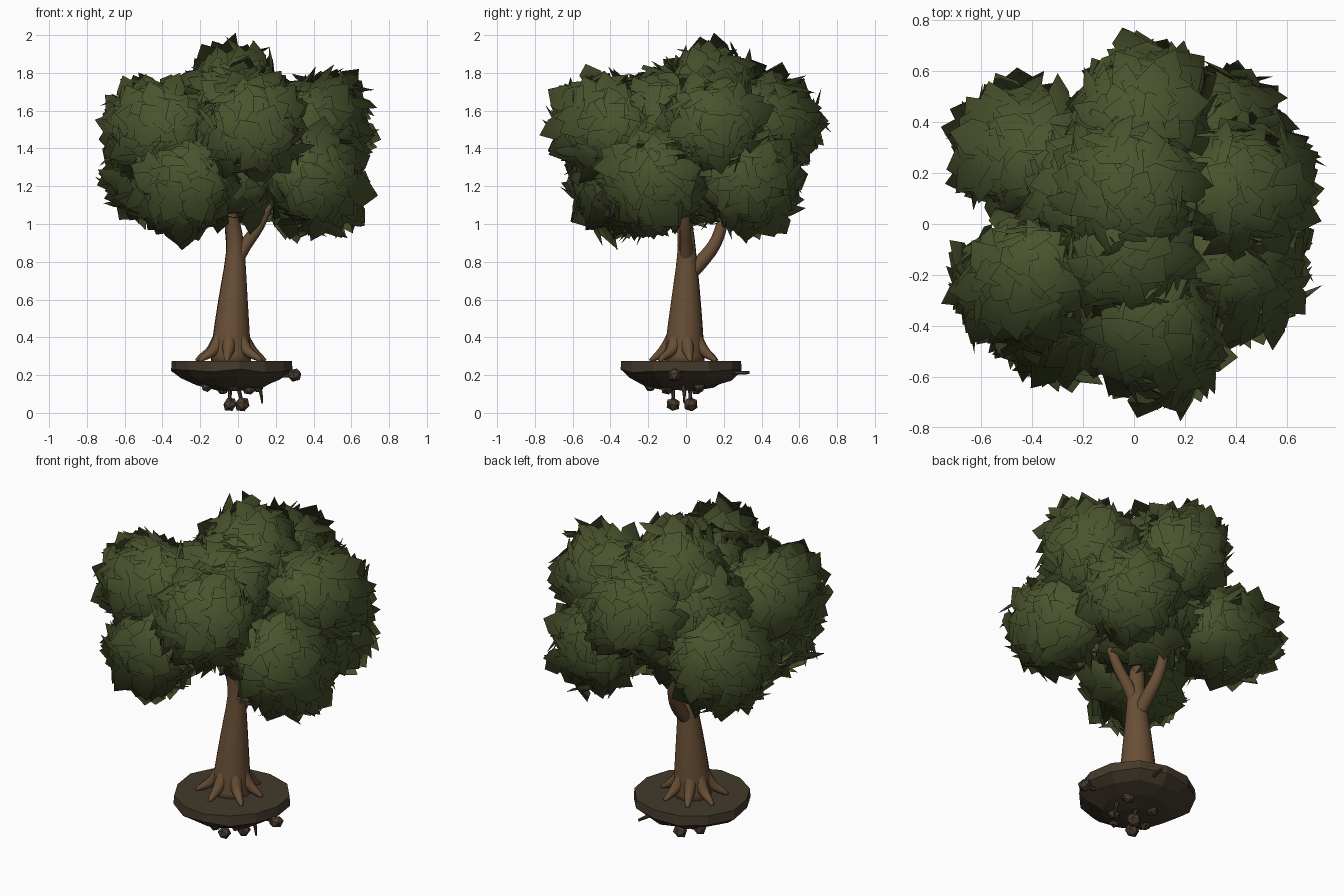
import bpy, bmesh, math, random
from mathutils import Vector, Matrix

if "Cube" in bpy.data.objects:
    bpy.data.objects.remove(bpy.data.objects["Cube"])

random.seed(7)


def material(name, rgb):
    m = bpy.data.materials.new(name)
    m.diffuse_color = (*rgb, 1)
    m.use_nodes = True
    m.node_tree.nodes["Principled BSDF"].inputs["Base Color"].default_value = m.diffuse_color
    return m


LEAF = material("leaf_green", (0.068, 0.087, 0.027))
BARK = material("bark_brown", (0.140, 0.078, 0.037))
SOIL = material("soil_brown", (0.056, 0.041, 0.024))
STONE = material("stone_brown", (0.070, 0.048, 0.031))


def finish(bm, name, mat, smooth=False):
    me = bpy.data.meshes.new(name)
    bm.to_mesh(me)
    bm.free()
    me.materials.append(mat)
    for p in me.polygons:
        p.use_smooth = smooth
    ob = bpy.data.objects.new(name, me)
    bpy.context.collection.objects.link(ob)
    return ob


def tube(bm, path, sides=10):
    """Loft rings along a path of (x, y, z, radius), smoothed by Catmull-Rom."""
    P = [Vector(p) for p in path]
    P = [2 * P[0] - P[1]] + P + [2 * P[-1] - P[-2]]
    pts = []
    for i in range(1, len(P) - 2):
        a, b, c, d = P[i - 1:i + 3]
        for k in range(3):
            t = k / 3
            pts.append(0.5 * (2 * b + (c - a) * t + (2 * a - 5 * b + 4 * c - d) * t * t
                              + (3 * b - a - 3 * c + d) * t ** 3))
    pts.append(P[-2])
    rings = []
    side = None
    for i, p in enumerate(pts):
        t = (pts[min(i + 1, len(pts) - 1)].xyz - pts[max(i - 1, 0)].xyz).normalized()
        if side is None:
            side = t.orthogonal()
        side = (side - t * side.dot(t)).normalized()
        up = t.cross(side)
        rings.append([bm.verts.new(p.xyz + p.w * (side * math.cos(j * math.tau / sides)
                                                  + up * math.sin(j * math.tau / sides)))
                      for j in range(sides)])
    for r, s in zip(rings, rings[1:]):
        for j in range(sides):
            k = (j + 1) % sides
            bm.faces.new((r[j], r[k], s[k], s[j]))
    bm.faces.new(rings[0][::-1])
    bm.faces.new(rings[-1])


# Trunk with its three limbs
bm = bmesh.new()
tube(bm, [(-.037, -.008, .26, .108), (-.035, -.006, .4, .099), (-.026, 0, .6, .078),
          (-.014, .004, .85, .05), (-.03, -.01, 1.0, .042), (-.08, -.06, 1.2, .03)], 14)
tube(bm, [(-.01, 0, .80, .035), (.04, 0, .89, .034), (.11, -.005, .99, .030),
          (.17, -.01, 1.12, .024)])
tube(bm, [(-.018, .01, .72, .036), (-.020, .08, .80, .038), (-.03, .15, .89, .034),
          (-.042, .19, 1.0, .030), (-.05, .21, 1.15, .024)])
finish(bm, "trunk", BARK, True)

# Spreading roots around the trunk foot
bm = bmesh.new()
for i in range(7):
    a = (i + .25) * math.tau / 7 + random.uniform(-.15, .15)
    end = random.uniform(.15, .18)
    tube(bm, [(-.037 + r * math.cos(a), -.008 + r * math.sin(a), z, w) for r, z, w in
              ((.05, .44, .030), (.078, .37, .036), (.115, .325, .029), (end, .296, .019),
               (end + .03, .276, .010))], 8)
finish(bm, "roots", BARK, True)

# Faceted bowl of soil
bm = bmesh.new()
N = 13
ang = [j * math.tau / N for j in range(N)]
wob = [.99 + .09 * math.sin(a) * abs(math.cos(a)) + random.uniform(-.015, .015) for a in ang]
rings = []
for rad, z, jit in ((.322, .276, 0), (.326, .222, .010), (.275, .183, .012),
                    (.19, .143, .01), (.08, .122, .006)):
    rings.append([bm.verts.new((-.03 + rad * w * math.cos(a), -.033 + rad * w * math.sin(a),
                                z + random.uniform(-jit, jit))) for a, w in zip(ang, wob)])
for r, s in zip(rings, rings[1:]):
    for j in range(N):
        k = (j + 1) % N
        bm.faces.new((r[k], r[j], s[j], s[k]))
bm.faces.new(rings[0])
bm.faces.new(rings[-1][::-1])
finish(bm, "soil_bowl", SOIL)

# Stones under the bowl
bm = bmesh.new()
for x, y, z, r in ((-.043, -.068, .045, .038), (.022, .025, .045, .040), (.3, -.062, .2, .038),
                   (-.165, -.1, .143, .034), (-.08, .06, .128, .034), (.06, -.1, .13, .036),
                   (.1, .07, .14, .034), (-.02, -.19, .14, .03)):
    m = Matrix.Translation((x, y, z)) @ Matrix.Rotation(random.uniform(0, 6), 4, (1, .4, .7)) \
        @ Matrix.Diagonal((1.1, .95, 1, 1))
    bmesh.ops.create_icosphere(bm, subdivisions=1, radius=r, matrix=m)
finish(bm, "stones", STONE)

# Thin root ends poking out of the soil
bm = bmesh.new()
for path in ([(-.043, -.068, .14, .012), (-.043, -.068, .06, .009)],
             [(.0, .02, .14, .012), (.02, .025, .06, .009)],
             [(.1, -.02, .16, .014), (.12, -.01, .11, .010), (.128, -.01, .05, .004)],
             [(.06, .2, .21, .013), (.08, .335, .213, .008)],
             [(.2, -.05, .2, .016), (.29, -.062, .2, .012)]):
    tube(bm, path, 6)
finish(bm, "root_ends", SOIL)

CROWN = Vector((0, 0, 1.35))


def leaf_clump(name, centre, R, count=190):
    """Ball of pointed, slightly folded leaves with rounded, crown-wide normals."""
    c = Vector(centre)
    bm = bmesh.new()
    bmesh.ops.create_icosphere(bm, subdivisions=2, radius=R * .70, matrix=Matrix.Translation(c))
    for i in range(count):
        z = 1 - 2 * (i + .5) / count
        a = i * 2.39996
        s = math.sqrt(1 - z * z)
        d = Vector((s * math.cos(a), s * math.sin(a), z))
        ref = Vector((random.gauss(0, 1), random.gauss(0, 1), random.gauss(0, 1)))
        t = (ref - d * ref.dot(d)).normalized()
        tilt = random.uniform(.15, .85)
        axis = t * math.cos(tilt) + d * math.sin(tilt)
        w = axis.cross(d).normalized()
        n = w.cross(axis).normalized()
        if n.dot(d) < 0:
            n.negate()
        L = random.uniform(.15, .19)
        W = L * random.uniform(.36, .44)
        base = c + d * R * random.uniform(.72, .84) - t * L * .4
        v = [bm.verts.new(base + axis * L * u + w * W * k + n * h) for u, k, h in
             ((0, 0, 0), (.3, .85, -.008), (.6, .9, -.010), (1, 0, -.006),
              (.6, -.9, -.010), (.3, -.85, -.008), (.5, 0, .006))]
        for q in ((0, 6, 2, 1), (6, 3, 2), (0, 5, 4, 6), (6, 4, 3)):
            f = bm.faces.new([v[k] for k in q])
            f.normal_update()
            if f.normal.dot(d) < 0:
                f.normal_flip()
    me = finish(bm, name, LEAF, True).data
    me.normals_split_custom_set_from_vertices(
        [((v.co - c) / R + .8 * (c - CROWN)).normalized() for v in me.vertices])


# Crown: upper tier, lower tier and filling cores
clumps = [(-.01, .14, 1.665, .275), (.09, -.44, 1.52, .265), (-.45, -.23, 1.51, .26),
          (.45, .15, 1.54, .255), (.04, .45, 1.53, .26), (-.02, -.12, 1.56, .27),
          (-.30, -.36, 1.20, .26), (.43, -.18, 1.22, .26), (.33, .36, 1.22, .255),
          (-.44, .29, 1.27, .26), (0, .05, 1.27, .27), (-.15, .12, 1.47, .27)]
for i, (x, y, z, r) in enumerate(clumps):
    leaf_clump("leaf_clump_%d" % (i + 1), (x, y, z), r)
